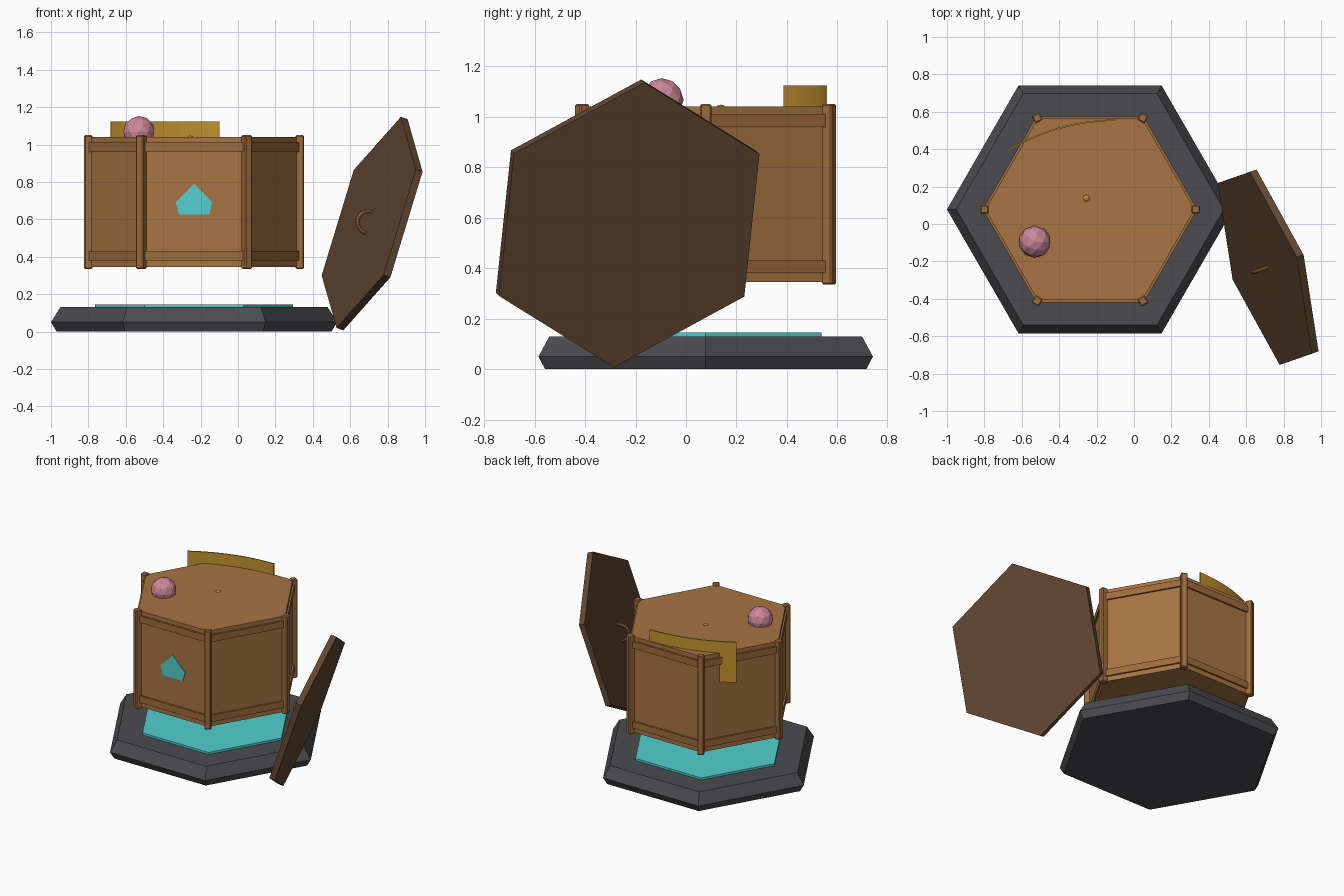
import bpy, bmesh, math
from mathutils import Vector, Matrix

cube = bpy.data.objects.get("Cube")
if cube:
    bpy.data.objects.remove(cube, do_unlink=True)

CENTER = Vector((-0.235, 0.078, 0))
APOTHEM = math.cos(math.pi / 6)


def material(name, *rgb):
    linear = [((c / 255 + 0.055) / 1.055) ** 2.4 for c in rgb] + [1]
    mat = bpy.data.materials.new(name)
    mat.use_nodes = True
    mat.diffuse_color = linear
    mat.node_tree.nodes["Principled BSDF"].inputs["Base Color"].default_value = linear
    return mat


wood = material("warm wood", 168, 117, 67)
trim = material("trim wood", 158, 108, 60)
dark_wood = material("dark wood", 97, 71, 50)
stone = material("charcoal stone", 76, 75, 80)
cyan = material("glowing cyan", 82, 208, 208)
gold = material("gold", 196, 146, 46)
pink = material("pink", 205, 135, 155)
copper = material("copper", 165, 108, 58)


def finish(name, bm, mat, matrix=None, bevel=0):
    bmesh.ops.recalc_face_normals(bm, faces=bm.faces)
    mesh = bpy.data.meshes.new(name)
    bm.to_mesh(mesh)
    bm.free()
    mesh.materials.append(mat)
    obj = bpy.data.objects.new(name, mesh)
    bpy.context.collection.objects.link(obj)
    if matrix:
        obj.matrix_world = matrix
    if bevel:
        mod = obj.modifiers.new("bevel", "BEVEL")
        mod.width, mod.segments = bevel, 1
    return obj


def hex_stack(name, rings, mat, matrix):
    """Hexagonal solid through (radius, height) rings."""
    bm = bmesh.new()
    loops = []
    for r, z in rings:
        loops.append([bm.verts.new((r * math.cos(i * math.pi / 3),
                                    r * math.sin(i * math.pi / 3), z)) for i in range(6)])
    for low, high in zip(loops, loops[1:]):
        for i in range(6):
            j = (i + 1) % 6
            bm.faces.new((low[i], low[j], high[j], high[i]))
    bm.faces.new(loops[0])
    bm.faces.new(loops[-1])
    return finish(name, bm, mat, matrix)


def box(name, size, mat, matrix, bevel=0):
    bm = bmesh.new()
    bmesh.ops.create_cube(bm, size=1)
    bmesh.ops.scale(bm, vec=size, verts=bm.verts)
    return finish(name, bm, mat, matrix, bevel)


def ball(name, radius, location, mat):
    bm = bmesh.new()
    bmesh.ops.create_icosphere(bm, subdivisions=2, radius=radius)
    return finish(name, bm, mat, Matrix.Translation(location))


# Stone plinth and its inset glowing plate
place = Matrix.Translation(CENTER)
hex_stack("plinth", [(0.735, 0), (0.765, 0.05), (0.715, 0.13)], stone, place)
hex_stack("glow_plate", [(0.53, 0.125), (0.53, 0.145)], cyan, place)

# Floating hexagonal chest with corner posts and rails
R = 0.56
hex_stack("chest_body", [(R, 0.345), (R, 1.04)], wood, place)
for i in range(6):
    turn = place @ Matrix.Rotation(i * math.pi / 3, 4, "Z")
    box("corner_post", (0.045, 0.045, 0.715), trim,
        turn @ Matrix.Translation((0.565, 0, 0.6925)), 0.006)
    side = place @ Matrix.Rotation((i + 0.5) * math.pi / 3, 4, "Z")
    for z in (0.405, 0.985):
        box("side_rail", (0.03, R - 0.02, 0.05), trim,
            side @ Matrix.Translation((R * APOTHEM - 0.003, 0, z)))

# Pentagon emblem plate on the front
bm = bmesh.new()
half = [(0.098, 0.692), (0.08, 0.625)]
outline = [(0, 0.79)] + half + [(-x, z) for x, z in reversed(half)]
face = bm.faces.new([bm.verts.new((x, 0, z)) for x, z in outline])
out = bmesh.ops.extrude_face_region(bm, geom=[face])["geom"]
bmesh.ops.translate(bm, vec=(0, 0.008, 0),
                    verts=[v for v in out if isinstance(v, bmesh.types.BMVert)])
finish("front_emblem", bm, cyan,
       Matrix.Translation(CENTER - Vector((0, R * APOTHEM + 0.005, 0))))

# Ornaments on the lid
ball("pink_orb", 0.086, (-0.53, -0.095, 1.067), pink)
ball("gold_stud", 0.026, (-0.255, 0.138, 1.022), gold)

# Curved gold band standing through the back of the lid
bm = bmesh.new()
start, mid, end = Vector((-0.68, 0.39)), Vector((-0.41, 0.552)), Vector((-0.1, 0.555))
prev = None
for i in range(13):
    t = i / 12
    p = start * (1 - t) ** 2 + mid * 2 * t * (1 - t) + end * t * t
    pair = [bm.verts.new((p.x, p.y, z)) for z in (0.83, 1.123)]
    if prev:
        bm.faces.new((prev[0], pair[0], pair[1], prev[1]))
    prev = pair
band = finish("gold_band", bm, gold)
thick = band.modifiers.new("thickness", "SOLIDIFY")
thick.thickness, thick.offset = 0.008, 0

# Leaning hexagonal door panel
up = Vector((0.172, 0.06, 0.565)).normalized()
normal = Vector((0.903, 0.307, -0.301))
normal = (normal - up * normal.dot(up)).normalized()
across = normal.cross(up)
lean = Matrix((up, across, normal)).transposed().to_4x4()
lean.translation = (0.735, -0.225, 0.571)
hex_stack("door_panel", [(0.593, -0.04), (0.593, 0)], dark_wood, lean)

# Half-ring handle on the door's inner face
bm = bmesh.new()
rings = []
for i in range(11):
    a = math.pi * i / 10
    ring = []
    for j in range(8):
        b = 2 * math.pi * j / 8
        r = 0.06 + 0.01 * math.cos(b)
        ring.append(bm.verts.new((r * math.cos(a), 0.01 * math.sin(b),
                                  -0.036 - 1.15 * r * math.sin(a))))
    rings.append(ring)
for one, two in zip(rings, rings[1:]):
    for j in range(8):
        k = (j + 1) % 8
        bm.faces.new((one[j], one[k], two[k], two[j]))
bm.faces.new(rings[0])
bm.faces.new(rings[-1])
finish("door_handle", bm, copper, lean)
